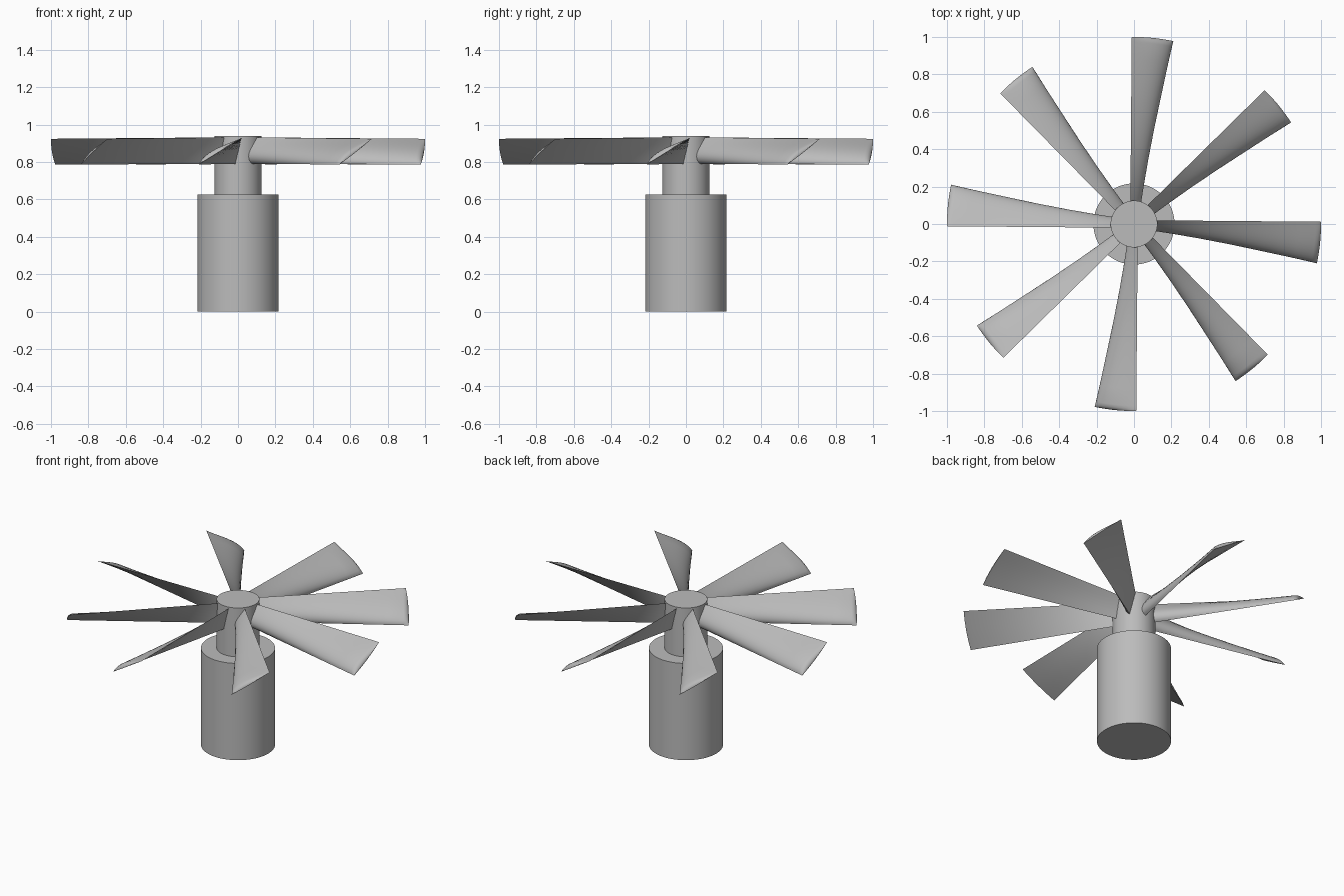
import bpy, bmesh, math
from mathutils import Vector

cube = bpy.data.objects.get("Cube")
if cube:
    bpy.data.objects.remove(cube, do_unlink=True)

grey = bpy.data.materials.new("light_grey")
grey.use_nodes = True
colour = (0.5, 0.5, 0.5, 1)
grey.diffuse_color = colour
grey.node_tree.nodes["Principled BSDF"].inputs["Base Color"].default_value = colour


def cylinder(name, radius, bottom, top):
    bpy.ops.mesh.primitive_cylinder_add(
        vertices=64, radius=radius, depth=top - bottom, location=(0, 0, (bottom + top) / 2))
    ob = bpy.context.object
    ob.name = name
    ob.data.materials.append(grey)
    bpy.ops.object.shade_smooth_by_angle(angle=math.radians(35))
    return ob


# Motor body and hub
cylinder("motor_body", 0.217, 0, 0.625)
cylinder("hub", 0.125, 0.6, 0.94)

# Blade sections: flat underside, bulging upper face, twisting from root to tip
ROOT, TIP = 0.06, 1.0
STEPS = 12
low_root, low_tip = Vector((0.0, 0.79)), Vector((-0.21, 0.787))
high_root, high_tip = Vector((0.02, 0.932)), Vector((0.012, 0.924))


def section(r, fullness):
    f = (r - ROOT) / (TIP - ROOT)
    low, high = low_root.lerp(low_tip, f), high_root.lerp(high_tip, f)
    chord = high - low
    normal = Vector((-chord.y, chord.x)).normalized()
    bulge = (0.035 - 0.009 * f) * fullness
    upper = [low + chord * (i / STEPS) ** 1.4
             + normal * bulge * math.sin(math.pi * (i / STEPS) ** 0.85)
             for i in range(STEPS + 1)]
    lower = [high.lerp(low, i / 4) for i in range(1, 4)]
    # The tip follows a circle around the hub axis
    return [(p.x, -math.sqrt(r * r - p.x * p.x), p.y) for p in upper + lower]


stations = [(ROOT + 0.91 * i / 10, 1) for i in range(11)]
stations += [(0.985, 0.85), (0.995, 0.55), (TIP, 0.2)]
bm = bmesh.new()
rings = [[bm.verts.new(co) for co in section(*s)] for s in stations]
for a, b in zip(rings, rings[1:]):
    for i in range(len(a)):
        j = (i + 1) % len(a)
        bm.faces.new((a[i], a[j], b[j], b[i]))
bm.faces.new(rings[0])
bm.faces.new(rings[-1])
bmesh.ops.recalc_face_normals(bm, faces=bm.faces)
mesh = bpy.data.meshes.new("fan_blade")
bm.to_mesh(mesh)
bm.free()
mesh.materials.append(grey)

# Eight blades evenly spaced around the hub
for k in range(8):
    blade = bpy.data.objects.new(f"fan_blade_{k + 1}", mesh)
    blade.rotation_euler.z = k * math.pi / 4
    bpy.context.collection.objects.link(blade)
    if k == 0:
        bpy.ops.object.select_all(action="DESELECT")
        blade.select_set(True)
        bpy.context.view_layer.objects.active = blade
        bpy.ops.object.shade_smooth_by_angle(angle=math.radians(40))
